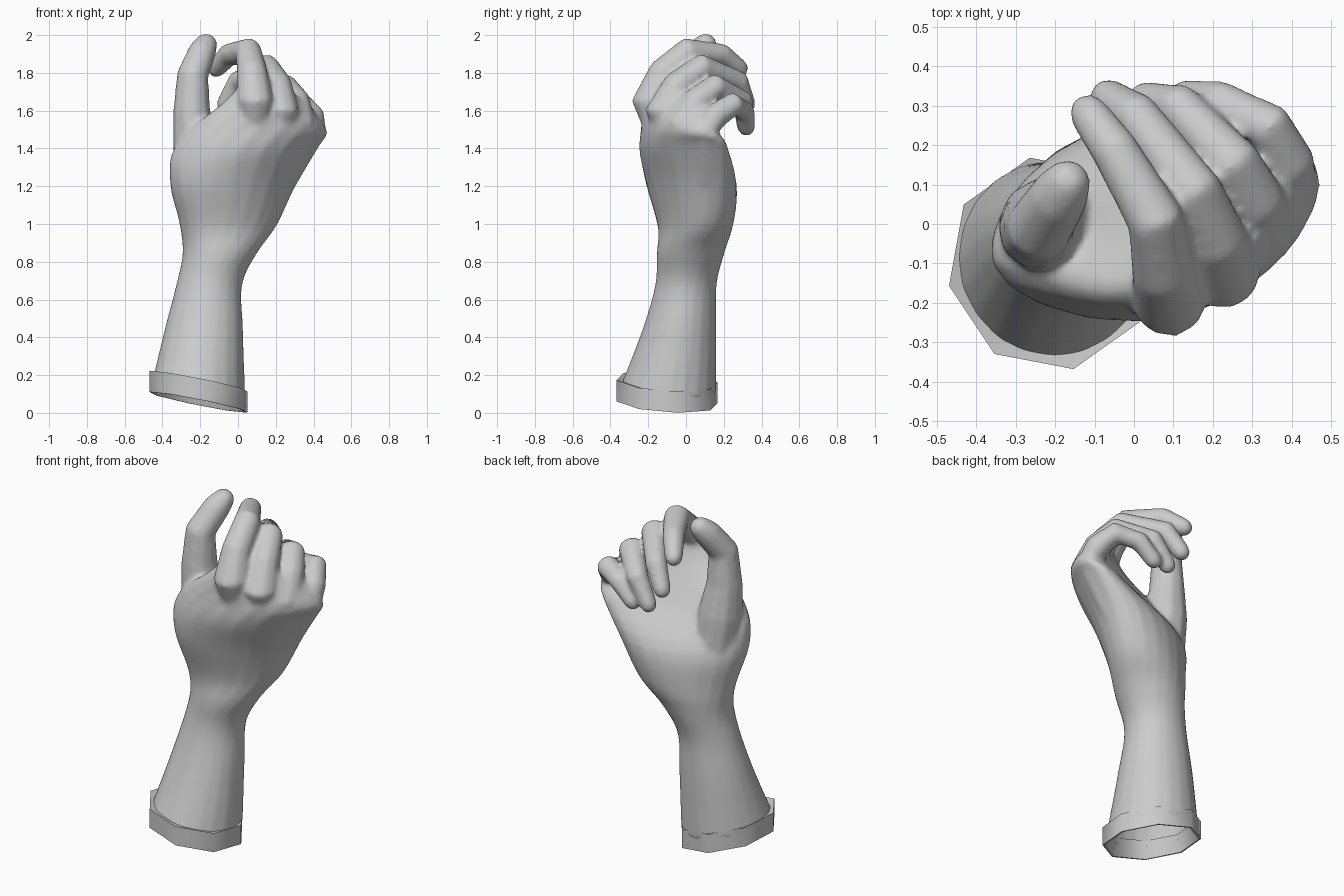
import bpy, bmesh
from math import sin, cos, radians, tau
from mathutils import Vector

if "Cube" in bpy.data.objects:
    bpy.data.objects.remove(bpy.data.objects["Cube"])


def loft(bm, rings, loop=False):
    """Skin a list of point rings; closed with caps, or into a loop."""
    vs = [[bm.verts.new(p) for p in r] for r in rings]
    n = len(vs[0])
    pairs = list(zip(vs, vs[1:])) + ([(vs[-1], vs[0])] if loop else [])
    for a, b in pairs:
        for i in range(n):
            j = (i + 1) % n
            bm.faces.new((a[i], a[j], b[j], b[i]))
    if not loop:
        bm.faces.new(vs[0][::-1])
        bm.faces.new(vs[-1])


def section(z, cx, cy, ra, rb, ang=0, bend=0, tx=0, ty=0, n=20, phase=0):
    """Oval ring, turned by ang, ends bent toward the palm, plane tilted."""
    c, s = cos(radians(ang)), sin(radians(ang))
    ring = []
    for i in range(n):
        t = tau * i / n + radians(phase)
        u, v = ra * cos(t), rb * sin(t) - bend * sin(t) ** 2
        x, y = u * c - v * s, u * s + v * c
        ring.append(Vector((cx + x, cy + y, z + tx * x + ty * y)))
    return ring


def smooth_rows(rows, steps=4):
    """Catmull-Rom interpolation between section rows."""
    out = []
    for i in range(len(rows) - 1):
        quad = [rows[max(i - 1, 0)], rows[i], rows[i + 1], rows[min(i + 2, len(rows) - 1)]]
        for k in range(steps):
            t = k / steps
            out.append([b + 0.5 * t * (c - a + t * (2 * a - 5 * b + 4 * c - d + t * (3 * (b - c) + d - a)))
                        for a, b, c, d in zip(*quad)])
    return out + [rows[-1]]


def limb(bm, path, n=10):
    """Rounded tube through (x, y, z, radius) joints."""
    pts = [(Vector(p[:3]), p[3]) for p in path]
    d = (pts[-1][0] - pts[-2][0]).normalized()
    p, r = pts[-1]
    pts += [(p + d * r * 0.6, r * 0.8), (p + d * r * 0.95, r * 0.4)]
    ref = Vector((0.85, 0.5, 0))
    rings = []
    for i, (p, r) in enumerate(pts):
        t = pts[min(i + 1, len(pts) - 1)][0] - pts[max(i - 1, 0)][0]
        nrm = t.cross(ref).normalized()
        side = nrm.cross(t).normalized()
        rings.append([p + r * (cos(tau * k / n) * side + sin(tau * k / n) * nrm)
                      for k in range(n)])
    loft(bm, rings)


def make_object(name, bm):
    bmesh.ops.recalc_face_normals(bm, faces=bm.faces)
    me = bpy.data.meshes.new(name)
    bm.to_mesh(me)
    bm.free()
    ob = bpy.data.objects.new(name, me)
    bpy.context.collection.objects.link(ob)
    bpy.ops.object.select_all(action='DESELECT')
    ob.select_set(True)
    bpy.context.view_layer.objects.active = ob
    return ob


# forearm, wrist, palm and the web between the finger roots
bm = bmesh.new()
rows = [
    (0.12, -0.208, -0.094, 0.247, 0.256, 0, 0, -0.2, -0.06),
    (0.45, -0.18, -0.033, 0.207, 0.195, 0, 0, 0, 0),
    (0.68, -0.152, 0.0, 0.175, 0.163, 0, 0, 0, 0),
    (0.85, -0.095, 0.025, 0.2, 0.18, 10, 0, 0, 0),
    (1.0, -0.05, 0.05, 0.27, 0.19, 22, 0.0, 0, 0),
    (1.22, -0.025, 0.045, 0.358, 0.21, 24, 0.03, 0, 0),
    (1.42, 0.05, 0.04, 0.405, 0.17, 21, 0.11, 0, 0),
    (1.57, 0.2, -0.02, 0.31, 0.12, 31, 0.04, -0.25, -0.1),
    (1.69, 0.235, 0.01, 0.22, 0.06, 40, 0.03, -0.35, -0.35),
]
loft(bm, [section(*r) for r in smooth_rows(rows)])

# thumb and curled fingers
limb(bm, [(-0.14, 0.02, 1.0, 0.08), (-0.195, 0.0, 1.22, 0.13), (-0.225, -0.005, 1.42, 0.122),
          (-0.245, -0.015, 1.6, 0.1), (-0.24, -0.01, 1.79, 0.085),
          (-0.19, 0.07, 1.91, 0.076), (-0.172, 0.1, 1.945, 0.066)])
fingers = [
    # index
    [(0.08, -0.08, 1.3, 0.06), (0.09, -0.195, 1.66, 0.096), (0.075, -0.12, 1.8, 0.083),
     (0.055, 0.01, 1.915, 0.074), (-0.05, 0.19, 1.895, 0.062), (-0.115, 0.28, 1.825, 0.052)],
    # middle
    [(0.17, -0.02, 1.3, 0.06), (0.23, -0.125, 1.61, 0.095), (0.205, -0.04, 1.735, 0.083),
     (0.155, 0.08, 1.83, 0.073), (0.0, 0.28, 1.75, 0.062), (-0.065, 0.32, 1.635, 0.051)],
    # ring
    [(0.23, 0.04, 1.28, 0.055), (0.325, -0.02, 1.55, 0.089), (0.305, 0.06, 1.65, 0.079),
     (0.255, 0.15, 1.725, 0.073), (0.11, 0.3, 1.65, 0.061), (0.03, 0.315, 1.52, 0.05)],
    # little
    [(0.26, 0.11, 1.22, 0.05), (0.395, 0.1, 1.5, 0.077), (0.39, 0.155, 1.57, 0.071),
     (0.34, 0.25, 1.635, 0.064), (0.22, 0.31, 1.6, 0.056), (0.13, 0.32, 1.51, 0.048)],
]
for f in fingers:
    limb(bm, f)
hand = make_object("hand", bm)

# merge into one skin, soften the joins, open the arm's end
m = hand.modifiers.new("skin", 'REMESH')
m.mode = 'VOXEL'
m.voxel_size = 0.011
bpy.ops.object.modifier_apply(modifier=m.name)
m = hand.modifiers.new("soften", 'SMOOTH')
m.factor = 0.5
m.iterations = 18
bpy.ops.object.modifier_apply(modifier=m.name)
bm = bmesh.new()
bm.from_mesh(hand.data)
bm.normal_update()
cap = [f for f in bm.faces if f.normal.z < -0.6 and f.calc_center_median().z < 0.22]
bmesh.ops.delete(bm, geom=cap, context='FACES')
bm.to_mesh(hand.data)
bm.free()
bpy.ops.object.shade_smooth()

# eight-sided cuff around the open end
bm = bmesh.new()
loft(bm, [section(z, -0.209, -0.1, r, r * 1.03, tx=-0.2, ty=-0.06, n=8, phase=12)
          for z, r in ((0.16, 0.225), (0.168, 0.266), (0.056, 0.266), (0.056, 0.256))], loop=True)
cuff = make_object("cuff", bm)
bpy.ops.object.shade_smooth_by_angle(angle=radians(50))
